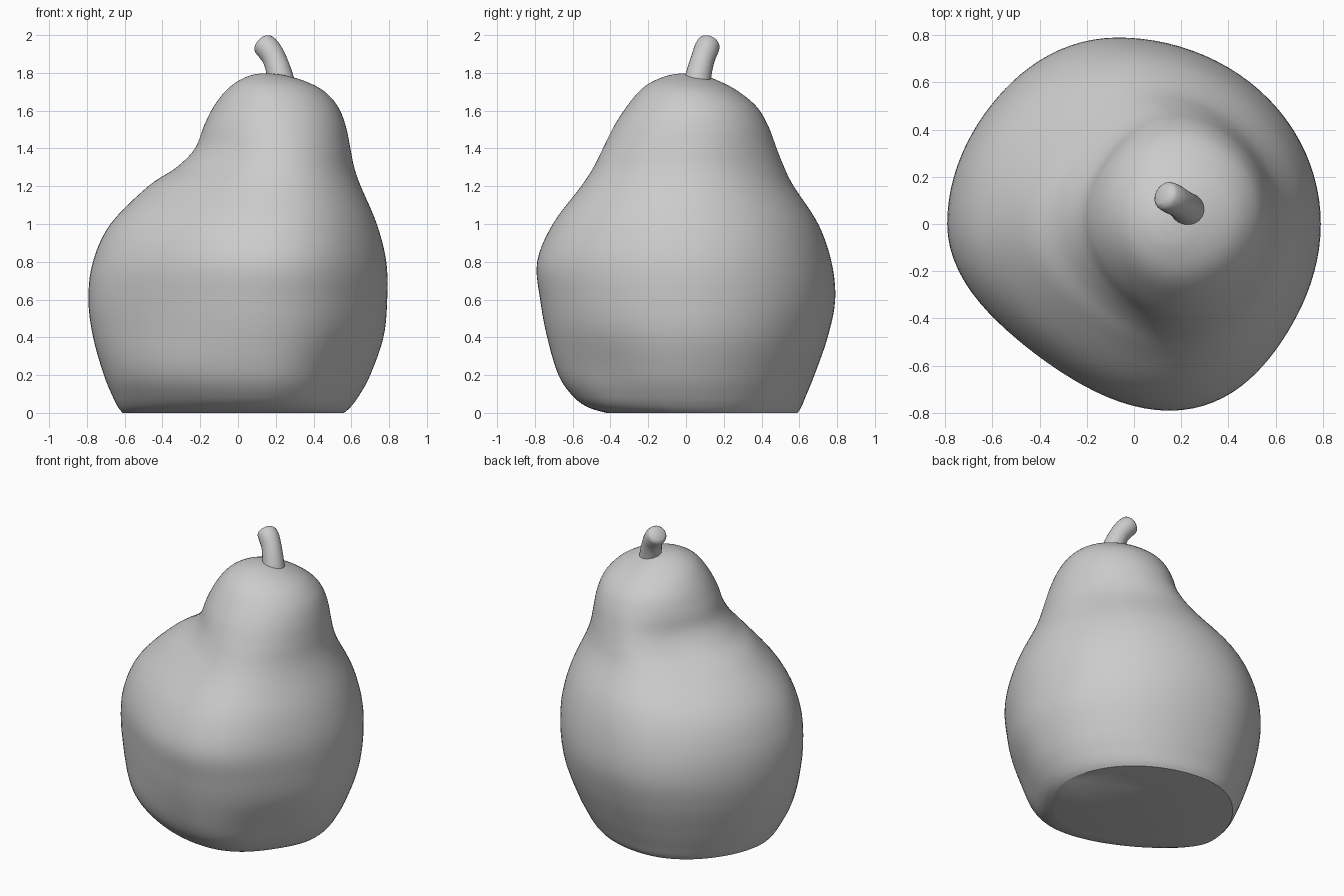
import bpy, bmesh
from math import sin, cos, pi, exp
from mathutils import Vector

if "Cube" in bpy.data.objects:
    bpy.data.objects.remove(bpy.data.objects["Cube"])

SEG, SUB = 96, 5

# Levels: z, x min, x max, y min, y max, section centre x, centre y
LEVELS = [
    (0.00, -0.61, 0.56, -0.42, 0.59, 0.00, 0.03),
    (0.03, -0.635, 0.595, -0.52, 0.61, 0.00, 0.02),
    (0.09, -0.665, 0.64, -0.60, 0.635, 0.00, 0.01),
    (0.20, -0.71, 0.70, -0.675, 0.68, 0.00, 0.00),
    (0.40, -0.767, 0.77, -0.735, 0.75, 0.00, 0.00),
    (0.60, -0.792, 0.79, -0.772, 0.79, 0.01, 0.00),
    (0.80, -0.768, 0.785, -0.788, 0.77, 0.03, 0.00),
    (1.00, -0.675, 0.735, -0.705, 0.70, 0.07, 0.00),
    (1.20, -0.475, 0.65, -0.555, 0.57, 0.13, 0.01),
    (1.30, -0.325, 0.615, -0.49, 0.52, 0.16, 0.015),
    (1.40, -0.228, 0.595, -0.44, 0.48, 0.18, 0.02),
    (1.52, -0.18, 0.57, -0.38, 0.435, 0.19, 0.027),
    (1.62, -0.13, 0.53, -0.315, 0.375, 0.19, 0.03),
    (1.70, -0.07, 0.46, -0.25, 0.28, 0.18, 0.02),
    (1.75, -0.01, 0.37, -0.185, 0.19, 0.17, 0.0),
    (1.785, 0.06, 0.26, -0.10, 0.10, 0.155, 0.0),
    (1.797, 0.12, 0.18, -0.03, 0.03, 0.15, 0.0),
]


def spline(rows, sub):
    """Smooth curve through rows of numbers."""
    out = []
    for i in range(len(rows) - 1):
        a, b, c, d = (rows[max(0, min(len(rows) - 1, i + k))] for k in (-1, 0, 1, 2))
        for s in range(sub):
            t = s / sub
            out.append([0.5 * (2 * q + (r - p) * t + (2 * p - 5 * q + 4 * r - w) * t * t
                               + (3 * q - p - 3 * r + w) * t ** 3)
                        for p, q, r, w in zip(a, b, c, d)])
    out.append(list(rows[-1]))
    return out


def loft(name, rings):
    """Skin closed rings and cap both ends."""
    bm = bmesh.new()
    vs = [[bm.verts.new(p) for p in ring] for ring in rings]
    n = len(vs[0])
    for lo, hi in zip(vs, vs[1:]):
        for j in range(n):
            k = (j + 1) % n
            bm.faces.new((lo[j], lo[k], hi[k], hi[j]))
    bm.faces.new(vs[0][::-1])
    bm.faces.new(vs[-1])
    bmesh.ops.recalc_face_normals(bm, faces=bm.faces)
    me = bpy.data.meshes.new(name)
    bm.to_mesh(me)
    bm.free()
    ob = bpy.data.objects.new(name, me)
    bpy.context.collection.objects.link(ob)
    bpy.ops.object.select_all(action='DESELECT')
    bpy.context.view_layer.objects.active = ob
    ob.select_set(True)
    bpy.ops.object.shade_smooth_by_angle(angle=0.7)
    return ob


def bump(z, mid, width):
    return exp(-((z - mid) / width) ** 2)


# Pear body: lopsided sections, front ridge leaning right, back ridge left
def section(z, x0, x1, y0, y1, cx, cy):
    t = max(0.0, min(1.0, (1.75 - z) / 1.1))
    fade = t * t * (3 - 2 * t)
    low, neck = bump(z, 0.2, 0.2), bump(z, 1.32, 0.2)
    # Diagonal fullness of each quadrant, indexed by (right, back)
    full = {(1, 1): 0.015 * fade - 0.02 * neck,
            (0, 1): -0.035 * fade - 0.08 * neck,
            (0, 0): -0.06 * fade + 0.05 * low - 0.03 * neck,
            (1, 0): -0.05 * fade - 0.05 * low}
    ring = []
    for j in range(SEG):
        a = 2 * pi * j / SEG
        c, s = cos(a), sin(a)
        lean = (-0.08 if s >= 0 else 0.13) * fade
        f = 1 + full[int(c > 0), int(s >= 0)] * sin(2 * a) ** 2
        rx = x1 - cx if c >= 0 else cx - x0
        ry = y1 - cy if s >= 0 else cy - y0
        ring.append((cx + rx * c * f + lean * s * s, cy + ry * s * f, max(z, 0.0)))
    return ring


loft("pear_body", [section(*r) for r in spline(LEVELS, SUB)])

# Stem: bent tube with a blunt tip; x, y, z, radius
STEM = [(0.24, 0.05, 1.68, 0.078), (0.223, 0.065, 1.78, 0.069), (0.195, 0.088, 1.87, 0.063),
        (0.161, 0.108, 1.925, 0.065), (0.132, 0.12, 1.952, 0.06), (0.119, 0.126, 1.964, 0.042)]
path = spline(STEM, 4)
rings = []
for i, p in enumerate(path):
    a, b = path[max(i - 1, 0)], path[min(i + 1, len(path) - 1)]
    t = (Vector(b[:3]) - Vector(a[:3])).normalized()
    u = t.cross(Vector((0.5, 1, 0))).normalized()
    v = t.cross(u)
    rings.append([Vector(p[:3]) + p[3] * (u * cos(2 * pi * j / 24) + v * sin(2 * pi * j / 24))
                  for j in range(24)])
loft("stem", rings)
